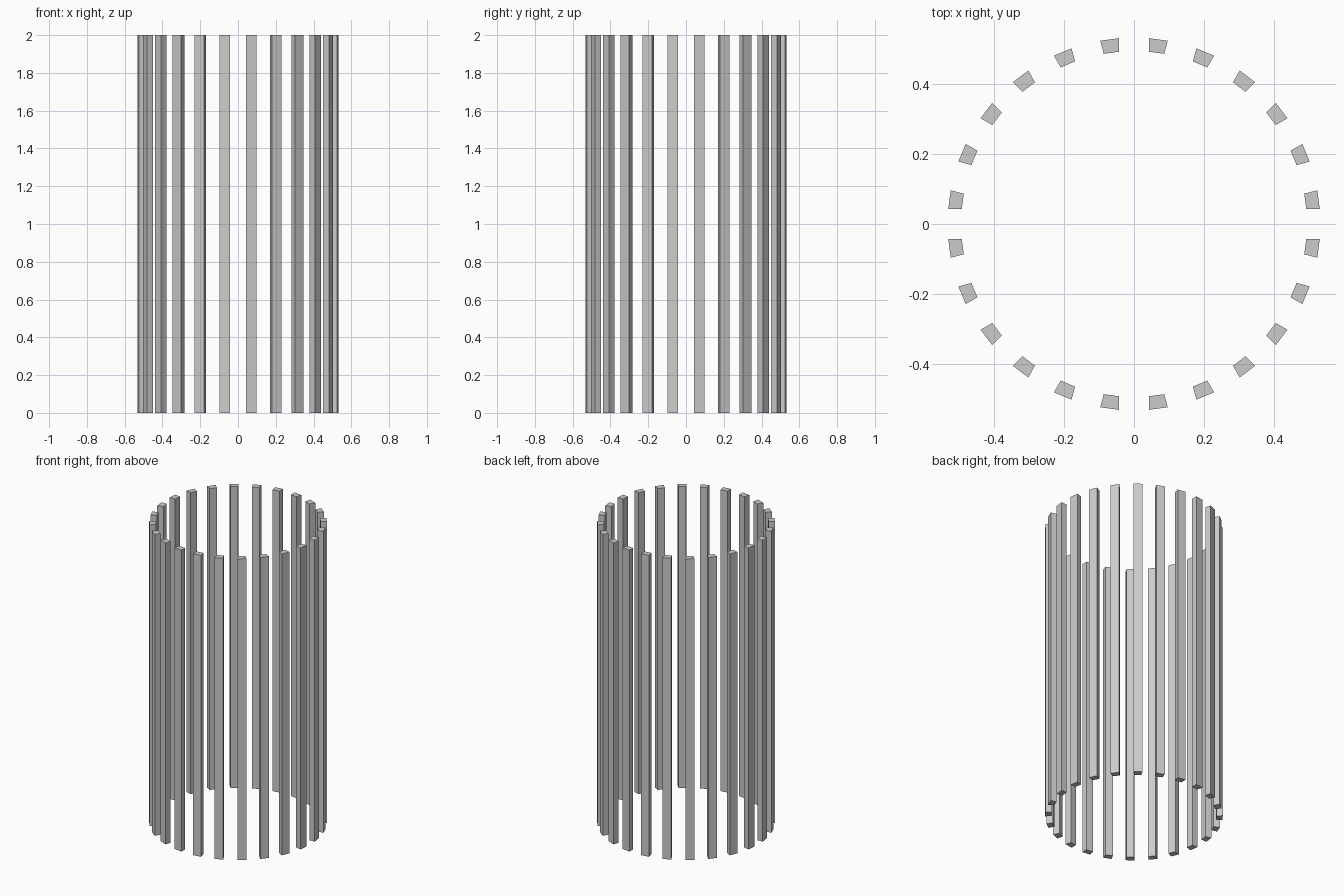
import bpy
import bmesh
import math
from mathutils import Vector

cube = bpy.data.objects.get("Cube")
if cube:
    bpy.data.objects.remove(cube, do_unlink=True)

COUNT = 24
HEIGHT = 2.0
INNER, OUTER = 0.495, 0.5335   # distance of the flat faces from the axis
HALF_GAP = 0.0425              # clearance between a slat and its sector edge
HALF_ANGLE = math.pi / COUNT

# Plain grey material
grey = bpy.data.materials.new("light grey")
grey.use_nodes = True
colour = (0.6, 0.6, 0.6, 1)
grey.diffuse_color = colour
grey.node_tree.nodes["Principled BSDF"].inputs["Base Color"].default_value = colour


def half_width(distance):
    return distance * math.tan(HALF_ANGLE) - HALF_GAP / math.cos(HALF_ANGLE)


def make_slat_mesh():
    """Tall bar with a wedge-shaped cross-section, narrower towards the axis."""
    bm = bmesh.new()
    wi, wo = half_width(INNER), half_width(OUTER)
    profile = [(INNER, -wi), (OUTER, -wo), (OUTER, wo), (INNER, wi)]
    base = bm.faces.new([bm.verts.new((x, y, 0)) for x, y in profile])
    result = bmesh.ops.extrude_face_region(bm, geom=[base])
    top = [v for v in result["geom"] if isinstance(v, bmesh.types.BMVert)]
    bmesh.ops.translate(bm, verts=top, vec=Vector((0, 0, HEIGHT)))
    bmesh.ops.recalc_face_normals(bm, faces=bm.faces)
    mesh = bpy.data.meshes.new("slat")
    bm.to_mesh(mesh)
    bm.free()
    mesh.materials.append(grey)
    return mesh


# Ring of upright slats sharing one mesh
slat_mesh = make_slat_mesh()
for i in range(COUNT):
    slat = bpy.data.objects.new(f"slat_{i + 1}", slat_mesh)
    slat.rotation_euler.z = (2 * i + 1) * HALF_ANGLE
    bpy.context.collection.objects.link(slat)
